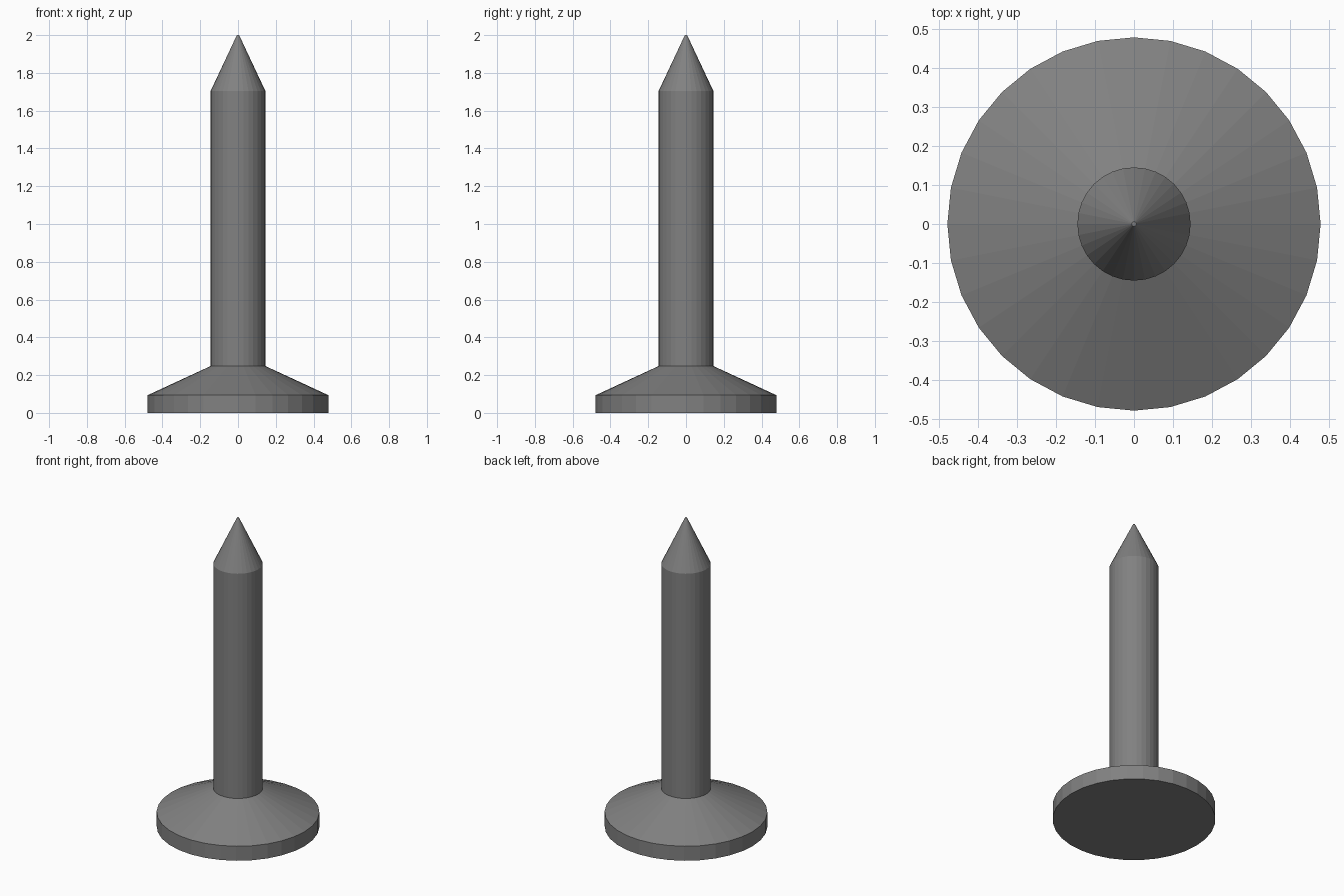
import bpy, bmesh
from math import cos, sin, tau

if "Cube" in bpy.data.objects:
    bpy.data.objects.remove(bpy.data.objects["Cube"])

SIDES = 32

# Dark steel grey
steel = bpy.data.materials.new("dark_steel")
steel.diffuse_color = (0.22, 0.22, 0.22, 1)
steel.use_nodes = True
steel.node_tree.nodes["Principled BSDF"].inputs["Base Color"].default_value = steel.diffuse_color


def lathe(name, profile):
    """Revolve (radius, z) points into a closed flat-shaded solid."""
    bm = bmesh.new()
    rings = [[bm.verts.new((r * cos(tau * i / SIDES), r * sin(tau * i / SIDES), z))
              for i in range(SIDES)] for r, z in profile]
    for low, high in zip(rings, rings[1:]):
        for i in range(SIDES):
            j = (i + 1) % SIDES
            bm.faces.new((low[i], low[j], high[j], high[i]))
    bm.faces.new(rings[0][::-1])
    bm.faces.new(rings[-1])
    mesh = bpy.data.meshes.new(name)
    bm.to_mesh(mesh)
    bm.free()
    mesh.materials.append(steel)
    obj = bpy.data.objects.new(name, mesh)
    bpy.context.collection.objects.link(obj)
    return obj


# Whole nail: flat head, sloped collar, straight shank, tiny blunt tip
lathe("nail", [(0.478, 0), (0.478, 0.094), (0.145, 0.248),
               (0.145, 1.704), (0.006, 2.0)])
